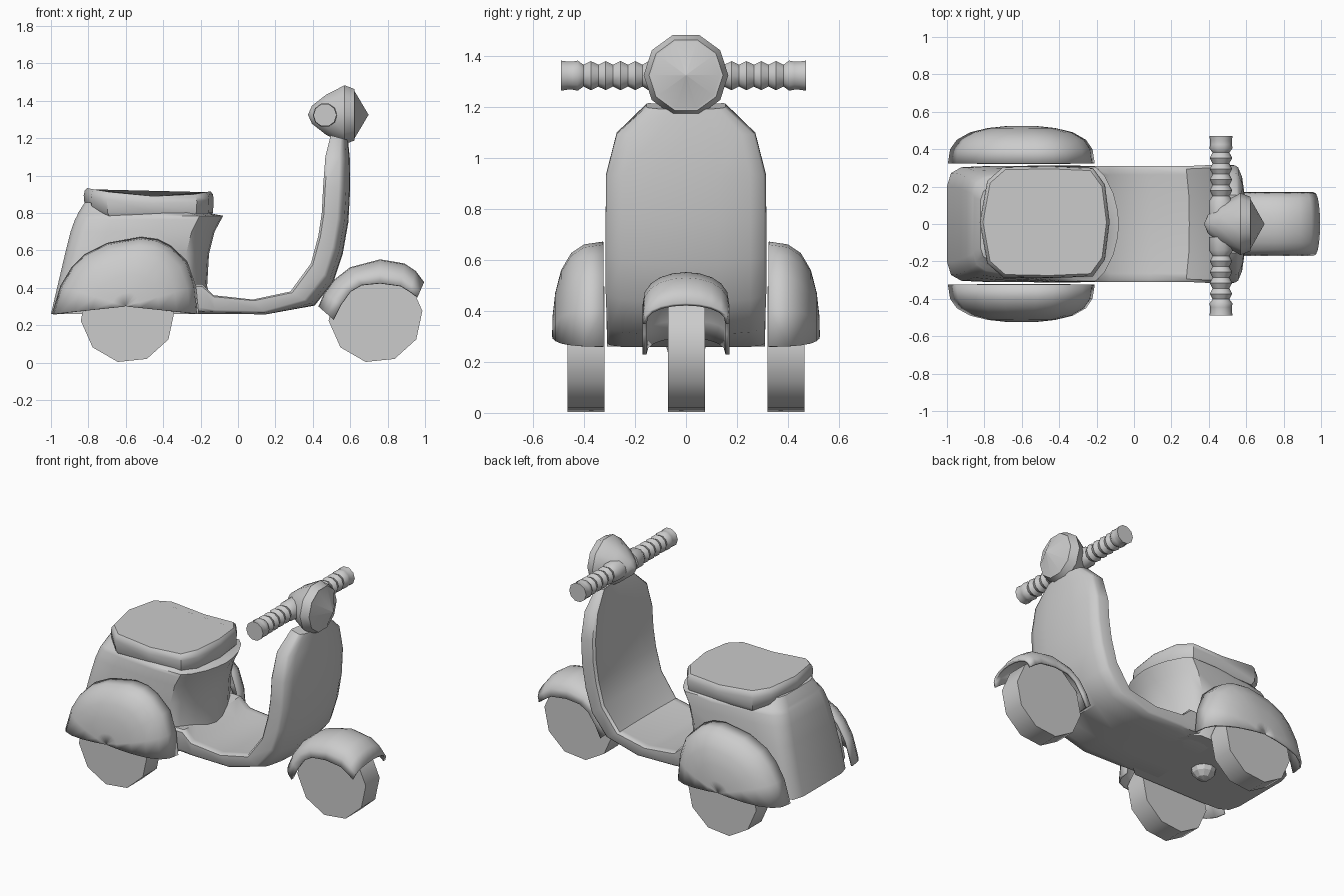
import bpy, bmesh, math
from math import sin, cos, pi


def loft(name, rings, closed=True, caps=True, thick=0, angle=35):
    """Skin a list of equal-length point rings into one object."""
    bm = bmesh.new()
    rows = [[bm.verts.new(p) for p in r] for r in rings]
    n = len(rings[0])
    for a, b in zip(rows, rows[1:]):
        for i in range(n if closed else n - 1):
            j = (i + 1) % n
            bm.faces.new((a[i], a[j], b[j], b[i]))
    if closed and caps:
        bm.faces.new(rows[0])
        bm.faces.new(rows[-1])
    bmesh.ops.remove_doubles(bm, verts=bm.verts, dist=0.0005)
    bmesh.ops.recalc_face_normals(bm, faces=bm.faces)
    me = bpy.data.meshes.new(name)
    bm.to_mesh(me)
    bm.free()
    me.polygons.foreach_set("use_smooth", [True] * len(me.polygons))
    me.set_sharp_from_angle(angle=math.radians(angle))
    ob = bpy.data.objects.new(name, me)
    bpy.context.collection.objects.link(ob)
    if thick:
        m = ob.modifiers.new("shell", 'SOLIDIFY')
        m.thickness = thick
        m.offset = -1
    return ob


def turn_y(name, cx, cz, prof, n=10, start=6, angle=40):
    """Revolve (y, radius) pairs about an axis parallel to y."""
    angs = [math.radians(start + 360 * i / n) for i in range(n)]
    return loft(name, [[(cx + r * cos(a), y, cz + r * sin(a)) for a in angs]
                       for y, r in prof], angle=angle)


# wheels
turn_y("front_wheel", 0.735, 0.25, [(-0.07, 0.252), (0.075, 0.252)])
for side, s in (("left", -1), ("right", 1)):
    turn_y("rear_wheel_" + side, -0.59, 0.25, [(s * 0.32, 0.252), (s * 0.465, 0.252)])

# front fender: arched section swept between its rim line and crown line
rim = [(0.51, 0.23), (0.55, 0.31), (0.60, 0.38), (0.66, 0.415), (0.76, 0.425),
       (0.87, 0.41), (0.92, 0.38), (0.96, 0.35)]
crown = [(0.43, 0.30), (0.46, 0.37), (0.51, 0.44), (0.60, 0.51), (0.76, 0.552),
         (0.89, 0.53), (0.95, 0.49), (0.995, 0.43)]
rings = []
for (ix, iz), (ox, oz) in zip(rim, crown):
    ring = []
    for k in range(11):
        a = pi * k / 10
        t = sin(a) ** 0.8
        ring.append((ix + (ox - ix) * t, 0.17 * cos(a), iz + (oz - iz) * t))
    rings.append(ring)
loft("front_fender", rings, closed=False, thick=0.015, angle=50)

# rear fenders: half domes, open below
arch = [(-0.995, 0.26), (-0.95, 0.41), (-0.89, 0.51), (-0.82, 0.58), (-0.70, 0.64),
        (-0.52, 0.672), (-0.43, 0.66), (-0.36, 0.625), (-0.27, 0.54), (-0.225, 0.41),
        (-0.21, 0.26)]
dome = [(0.325, 1), (0.40, 0.97), (0.45, 0.88), (0.49, 0.70), (0.513, 0.46),
        (0.524, 0.2), (0.525, 0.01)]
for side, s in (("left", -1), ("right", 1)):
    loft("rear_fender_" + side,
         [[(-0.6 + (x + 0.6) * k, s * y, 0.3 + (z - 0.3) * k) for x, z in arch]
          for y, k in dome], closed=False, thick=0.012, angle=50)

# rear body: plan outline stacked by height (z, back x, front x, half width, tail taper)
levels = [(0.26, -1.0, -0.13, 0.31, 1), (0.41, -0.965, -0.165, 0.312, 0.98),
          (0.58, -0.925, -0.155, 0.31, 0.93), (0.70, -0.895, -0.125, 0.31, 0.87),
          (0.765, -0.872, -0.09, 0.308, 0.82), (0.785, -0.86, -0.08, 0.305, 0.8),
          (0.80, -0.855, -0.16, 0.28, 0.78), (0.855, -0.82, -0.2, 0.22, 0.9)]
half = [(0, 0.65), (0.025, 0.88), (0.09, 0.98), (0.25, 1), (0.6, 1), (0.84, 1),
        (0.9, 0.85), (0.96, 0.55), (0.99, 0.25)]
plan = half + [(1, 0)] + [(u, -v) for u, v in reversed(half)]
loft("rear_body",
     [[(xb + (xf - xb) * u, w * v * (tp + (1 - tp) * min(1, u / 0.5)), z)
       for u, v in plan] for z, xb, xf, w, tp in levels], angle=45)

# floor and leg shield: (inner x, z, outer x, z, half width) along one curved strip
path = [(-0.4, 0.42, -0.4, 0.26, 0.31), (-0.19, 0.42, -0.22, 0.26, 0.31),
        (-0.13, 0.36, -0.12, 0.26, 0.31), (0.08, 0.337, 0.15, 0.258, 0.31),
        (0.28, 0.38, 0.41, 0.305, 0.31), (0.39, 0.53, 0.51, 0.43, 0.315),
        (0.43, 0.68, 0.56, 0.58, 0.315), (0.448, 0.80, 0.59, 0.75, 0.315),
        (0.455, 0.94, 0.60, 0.93, 0.313), (0.467, 1.10, 0.598, 1.09, 0.272),
        (0.495, 1.215, 0.588, 1.19, 0.155)]
sec = [(0.0, 1), (0.4, 0.97), (0.8, 0.85), (0.97, 0.70), (1, 0.58), (1, 0.08),
       (0.95, 0), (0.85, 0.02), (0.5, 0.1)]
sec = sec + [(0, 0.12)] + [(-v, t) for v, t in reversed(sec[1:])]
rings = []
for ix, iz, ox, oz, w in path:
    flat = ox < 0.3                      # the floor keeps a flat underside
    ring = []
    for v, t in sec:
        if flat and t > 0.5:
            t = 1 if abs(v) < 0.96 else t + 0.2
        ring.append((ix + (ox - ix) * t, w * v, iz + (oz - iz) * t))
    rings.append(ring)
loft("floor_and_leg_shield", rings, angle=40)

# seat: chamfered plan with a dished top
corner = [(-0.825, 0.01), (-0.785, 0.23), (-0.70, 0.305), (-0.45, 0.31), (-0.22, 0.30),
          (-0.155, 0.21), (-0.13, 0.01)]
outline = corner + [(x, 0.02 - y) for x, y in reversed(corner[1:-1])]


def seat_ring(k, top, dz):
    ring = []
    for x, y in outline:
        base = 0.778 + 0.42 * max(0, -0.70 - x)
        lid = 0.888 + 0.21 * (x + 0.36) ** 2 + 0.1 * max(0, x + 0.3)
        ring.append((-0.475 + (x + 0.475) * k, 0.01 + (y - 0.01) * k,
                     (lid if top else base) + dz))
    return ring


loft("seat", [seat_ring(0.94, 0, 0), seat_ring(0.99, 0, 0.025), seat_ring(1, 1, -0.04),
              seat_ring(0.985, 1, -0.015), seat_ring(0.95, 1, 0)], angle=40)

# headlight: ten-sided turned shell with a pointed lens
lamp = [(0.375, 0.002), (0.395, 0.05), (0.47, 0.112), (0.57, 0.166), (0.622, 0.145),
        (0.622, 0.135), (0.697, 0.002)]
loft("headlight", [[(x, r * cos(2 * pi * (i + 0.5) / 10 + pi / 2),
                     1.325 + r * sin(2 * pi * (i + 0.5) / 10 + pi / 2))
                    for i in range(10)] for x, r in lamp], angle=35)

# ribbed handlebar grips
grip = [(0.48, 0.062), (0.455, 0.058), (0.435, 0.058), (0.415, 0.062)]
grip += [(0.392 - 0.029 * i, 0.06 if i % 2 else 0.045) for i in range(9)]
grip += [(0.13, 0.065), (0.06, 0.065)]
for side, s in (("left", -1), ("right", 1)):
    turn_y("handlebar_" + side, 0.465, 1.323, [(s * y - 0.01, r) for y, r in grip],
           start=0, angle=50)

# small hub under the body between the rear wheels
bpy.ops.mesh.primitive_uv_sphere_add(segments=10, ring_count=6, radius=0.08,
                                     location=(-0.55, 0, 0.27))
bpy.context.object.name = "rear_hub"
